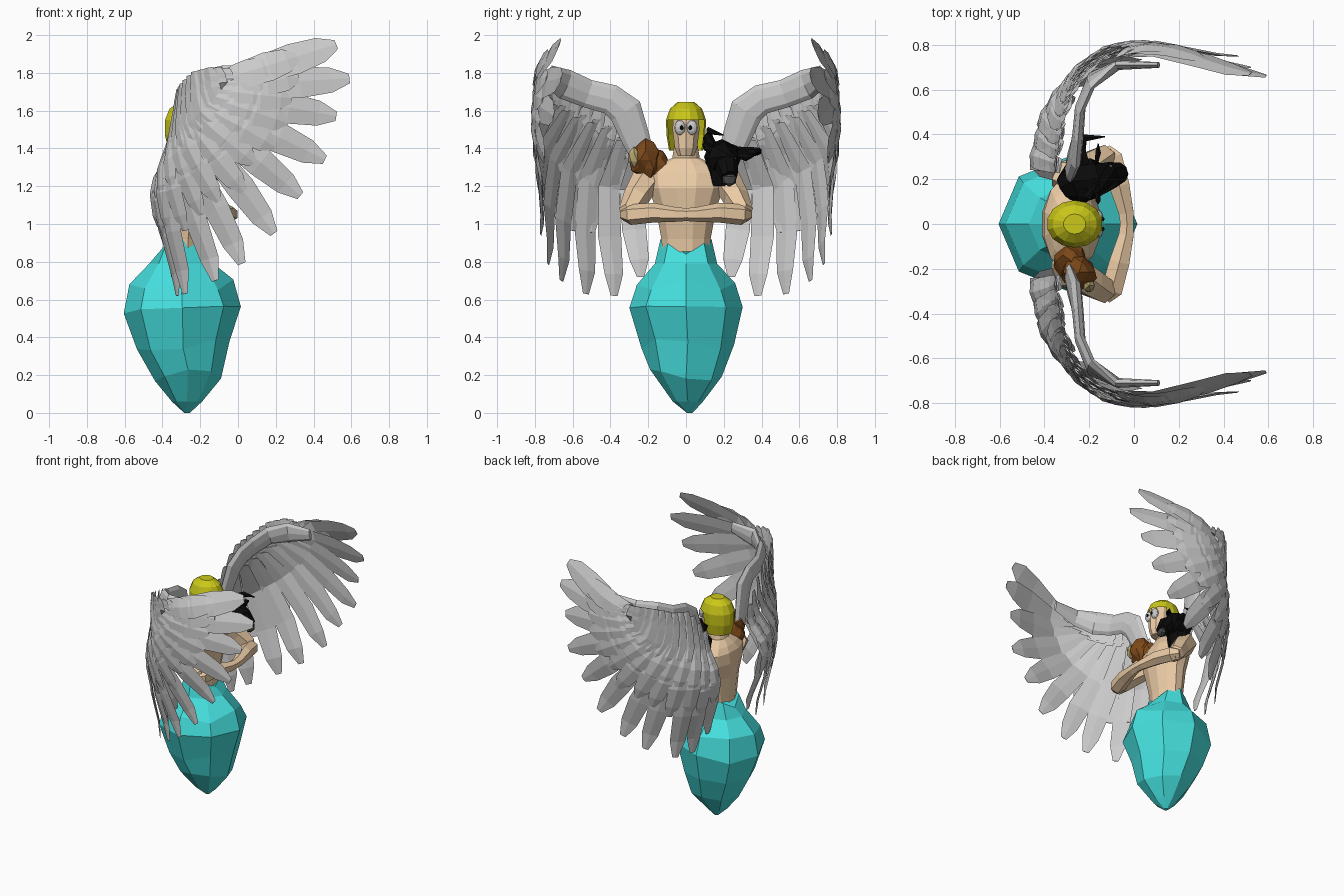
import bpy, bmesh, random
from math import sin, cos, pi
from mathutils import Vector as V

if "Cube" in bpy.data.objects:
    bpy.data.objects.remove(bpy.data.objects["Cube"])

random.seed(4)

def mat(name, r, g, b):
    m = bpy.data.materials.new(name)
    m.diffuse_color = (r, g, b, 1)
    m.use_nodes = True
    m.node_tree.nodes["Principled BSDF"].inputs["Base Color"].default_value = m.diffuse_color
    return m

CYAN = mat("cyan", .06, .75, .74)
SKIN = mat("skin", .83, .6, .38)
YELLOW = mat("yellow", .6, .58, .01)
BLACK = mat("black", .003, .003, .003)
WHITE = mat("white", .85, .85, .85)
BROWN = mat("brown", .2, .065, .01)
CREAM = mat("cream", .5, .4, .17)

def finish(name, bm, m=None, mirror=False):
    bmesh.ops.recalc_face_normals(bm, faces=bm.faces)
    me = bpy.data.meshes.new(name)
    bm.to_mesh(me)
    bm.free()
    o = bpy.data.objects.new(name, me)
    bpy.context.collection.objects.link(o)
    if m:
        me.materials.append(m)
    if mirror:
        md = o.modifiers.new("mirror", 'MIRROR')
        md.use_axis = (False, True, False)
        md.use_mirror_merge = False
    return o

def loft(bm, rings):
    vs = [[bm.verts.new(p) for p in r] for r in rings]
    n = len(vs[0])
    for a, b in zip(vs, vs[1:]):
        for i in range(n):
            j = (i + 1) % n
            bm.faces.new((a[i], a[j], b[j], b[i]))
    bm.faces.new(vs[0][::-1])
    bm.faces.new(vs[-1])

def stack(rows, n, turn=0.0):
    # rows of (cx, cy, z, rx, ry) turned into horizontal rings
    return [[V((cx + rx * cos(2 * pi * i / n + turn), cy + ry * sin(2 * pi * i / n + turn), z))
             for i in range(n)] for cx, cy, z, rx, ry in rows]

def tube(bm, pts, radii, n=6, flat=1.0):
    pts = [V(p) for p in pts]
    rings = []
    for k, p in enumerate(pts):
        d = (pts[min(k + 1, len(pts) - 1)] - pts[max(k - 1, 0)]).normalized()
        ref = V((1, 0, 0)) if abs(d.x) < .8 else V((0, 1, 0))
        a = d.cross(ref).normalized()
        b = d.cross(a)
        if k and a.dot(last) < 0:
            a, b = -a, -b
        last = a
        rings.append([p + radii[k] * (a * cos(2 * pi * i / n) + b * flat * sin(2 * pi * i / n))
                      for i in range(n)])
    loft(bm, rings)

def ball(name, c, r, m, mirror=False, sub=2, jitter=0.0):
    bm = bmesh.new()
    bmesh.ops.create_icosphere(bm, subdivisions=sub, radius=1)
    for v in bm.verts:
        v.co *= 1 + random.uniform(-jitter, jitter)
        v.co = V(c) + V((v.co.x * r[0], v.co.y * r[1], v.co.z * r[2]))
    return finish(name, bm, m, mirror)

# faceted lower body, rising at the hips
bm = bmesh.new()
rings = stack([(-.27, .02, 0, .015, .015), (-.27, .01, .06, .08, .08), (-.265, 0, .2, .175, .19),
               (-.29, .01, .36, .245, .245), (-.295, 0, .54, .31, .3), (-.30, 0, .68, .275, .26),
               (-.30, 0, .79, .17, .165), (-.30, 0, .84, .11, .135)], 8)
for r in rings[2:6]:
    for p in r:
        p.z += random.uniform(-.035, .035)
for p in rings[-1]:
    p.z += .08 * min(1, abs(p.y) / .13)
loft(bm, rings)
finish("lower_body", bm, CYAN)

# torso and neck
bm = bmesh.new()
loft(bm, stack([(-.29, 0, .76, .09, .12), (-.29, 0, .92, .1, .135), (-.28, 0, 1.08, .12, .165),
                (-.28, 0, 1.19, .135, .205), (-.29, 0, 1.27, .115, .215), (-.29, 0, 1.31, .09, .16),
                (-.28, 0, 1.35, .06, .075), (-.26, 0, 1.44, .06, .06)], 12, pi / 12))
finish("torso", bm, SKIN)

# folded arms
bm = bmesh.new()
tube(bm, [(-.33, .16, 1.26), (-.28, .215, 1.23), (-.19, .265, 1.14), (-.13, .295, 1.07), (-.1, .29, 1.02)],
     [.055, .08, .07, .06, .035])
tube(bm, [(-.13, .335, 1.05), (-.1, .295, 1.05), (-.065, .17, 1.06), (-.035, .05, 1.05), (-.03, -.02, 1.05)],
     [.03, .055, .052, .038, .033])
finish("arms", bm, SKIN, True)

# face
bm = bmesh.new()
loft(bm, stack([(-.215, 0, 1.36, .05, .045), (-.225, 0, 1.4, .075, .062), (-.23, 0, 1.5, .08, .075),
                (-.24, 0, 1.58, .08, .07)], 10))
finish("face", bm, SKIN)
ball("eyes", (-.16, .032, 1.51), (.022, .03, .04), WHITE, True)
ball("pupils", (-.138, .022, 1.51), (.007, .01, .014), BLACK, True, 1)

# helmet with an open front
bm = bmesh.new()
loft(bm, stack([(-.27, 0, 1.39, .1, .09), (-.27, 0, 1.47, .12, .103), (-.265, 0, 1.55, .125, .106),
                (-.265, 0, 1.61, .1, .085), (-.265, 0, 1.645, .05, .045)], 14, pi / 14))
hole = [f for f in bm.faces if f.calc_center_median().z < 1.54 and
        (f.calc_center_median().x > -.21 or len(f.verts) > 4)]
bmesh.ops.delete(bm, geom=hole, context='FACES')
finish("helmet", bm, YELLOW)

# horned animal head on one shoulder
bm = bmesh.new()
tube(bm, [(-.31, .16, 1.33), (-.26, .19, 1.35), (-.18, .205, 1.35), (-.11, .215, 1.31), (-.06, .23, 1.25)],
     [.06, .1, .09, .064, .045], 8)
tube(bm, [(-.24, .19, 1.2), (-.24, .19, 1.36)], [.07, .09], 8)
tube(bm, [(-.22, .14, 1.4), (-.23, .115, 1.46), (-.21, .12, 1.495), (-.15, .2, 1.47)], [.03, .028, .02, .003])
tube(bm, [(-.22, .25, 1.38), (-.24, .33, 1.38), (-.22, .385, 1.385), (-.13, .39, 1.385)], [.03, .028, .02, .003])
tube(bm, [(-.17, .26, 1.37), (-.16, .32, 1.36), (-.16, .36, 1.36)], [.015, .028, .004], 6, .5)
tube(bm, [(-.17, .15, 1.38), (-.16, .11, 1.41), (-.16, .09, 1.43)], [.015, .025, .004], 6, .5)
finish("horned_head", bm, BLACK)
ball("horned_snout", (-.055, .23, 1.235), (.025, .042, .038), mat("dark_grey", .06, .06, .06), sub=1)
for y in (.175, .255):
    ball("horned_eye", (-.105, y, 1.345), (.01, .01, .008), WHITE, sub=1)

# maned animal head on the other shoulder
ball("mane_back", (-.28, -.165, 1.31), (.075, .075, .08), BROWN, sub=2, jitter=.15)
ball("mane_front", (-.245, -.215, 1.34), (.075, .08, .1), BROWN, sub=2, jitter=.15)
ball("maned_muzzle", (-.2, -.275, 1.355), (.03, .035, .055), CREAM, sub=1, jitter=.1)

# wing layout, leading feather to innermost: upper edge, feather roots, feather tips
EDGE = [V(p) for p in ((-.02, .73, 1.81), (-.13, .74, 1.83), (-.22, .66, 1.8), (-.27, .54, 1.74),
                       (-.29, .4, 1.7), (-.31, .25, 1.5))]
ROOTS = [V(p) for p in ((-.04, .75, 1.76), (-.11, .75, 1.68), (-.2, .70, 1.59), (-.28, .58, 1.52),
                        (-.33, .42, 1.46), (-.33, .26, 1.35))]
TIPS = [V(p) for p in ((.52, .67, 1.95), (.59, .66, 1.77), (.52, .7, 1.57), (.46, .75, 1.34),
                       (.33, .76, 1.15), (.19, .77, .95), (.02, .73, .79), (-.12, .66, .7),
                       (-.28, .53, .63), (-.32, .38, .62), (-.35, .24, .72))]

def along(pts, t):
    f = t * (len(pts) - 1)
    i = min(int(f), len(pts) - 2)
    return pts[i].lerp(pts[i + 1], f - i)

def spot(t, s):
    # point on the cupped wing surface (s below 0 climbs to the upper edge) and its outward direction
    root = along(ROOTS, t)
    p = root.lerp(along(TIPS, t), s) if s > 0 else root.lerp(along(EDGE, t), -s / .25)
    n = V((min(0, p.x - .05), p.y - .1, 0)).normalized()
    c = max(s, 0)
    return p + n * (.045 + .07 * t) * 6.75 * c * (1 - c) ** 2, n

def feather(bm, t, s0, s1, w, off):
    rings = []
    for q, k in ((0, .5), (.3, .88), (.62, 1), (.86, .8), (1, .3)):
        s = s0 + (s1 - s0) * q
        p, n = spot(t, s)
        n = (n + V((0, 0, max(0, .55 - t)))).normalized()
        d = (spot(t, s + .06)[0] - spot(t, s - .06)[0]).normalized()
        side = d.cross(n).normalized()
        n = side.cross(d)
        p = p + n * off * (1 - .5 * q)
        h = side * w * k / 2
        tilt = n * .014 * k
        rings.append([p - h - tilt, p + n * .012 * k, p + h + tilt, p - n * .006 * k])
    loft(bm, rings)

# five overlapping feather rows: name, count, start, end, width, lift
for name, count, s0, s1, w, off in (("long_feathers", 11, -.05, 1, .14, 0),
                                    ("middle_feathers", 13, -.08, .6, .13, .018),
                                    ("short_feathers", 13, -.12, .36, .115, .03),
                                    ("small_feathers", 14, -.19, .16, .1, .038),
                                    ("edge_feathers", 14, -.25, 0, .085, .042)):
    bm = bmesh.new()
    for i in range(count):
        t = i / (count - 1)
        reach = s1 if s1 == 1 else s1 * random.uniform(.93, 1.07)
        feather(bm, t, s0, reach, w * (1.25 - .35 * t), off)
    finish(name, bm, None, True)

# broad wing leading edge
bm = bmesh.new()
tube(bm, [(-.30, .2, 1.28), (-.28, .265, 1.45), (-.26, .32, 1.6), (-.25, .4, 1.66), (-.24, .52, 1.69),
          (-.19, .64, 1.74), (-.07, .71, 1.77), (.11, .71, 1.8)],
     [.05, .075, .09, .08, .075, .08, .07, .04], 8, .32)
finish("wing_leading_edge", bm, None, True)
